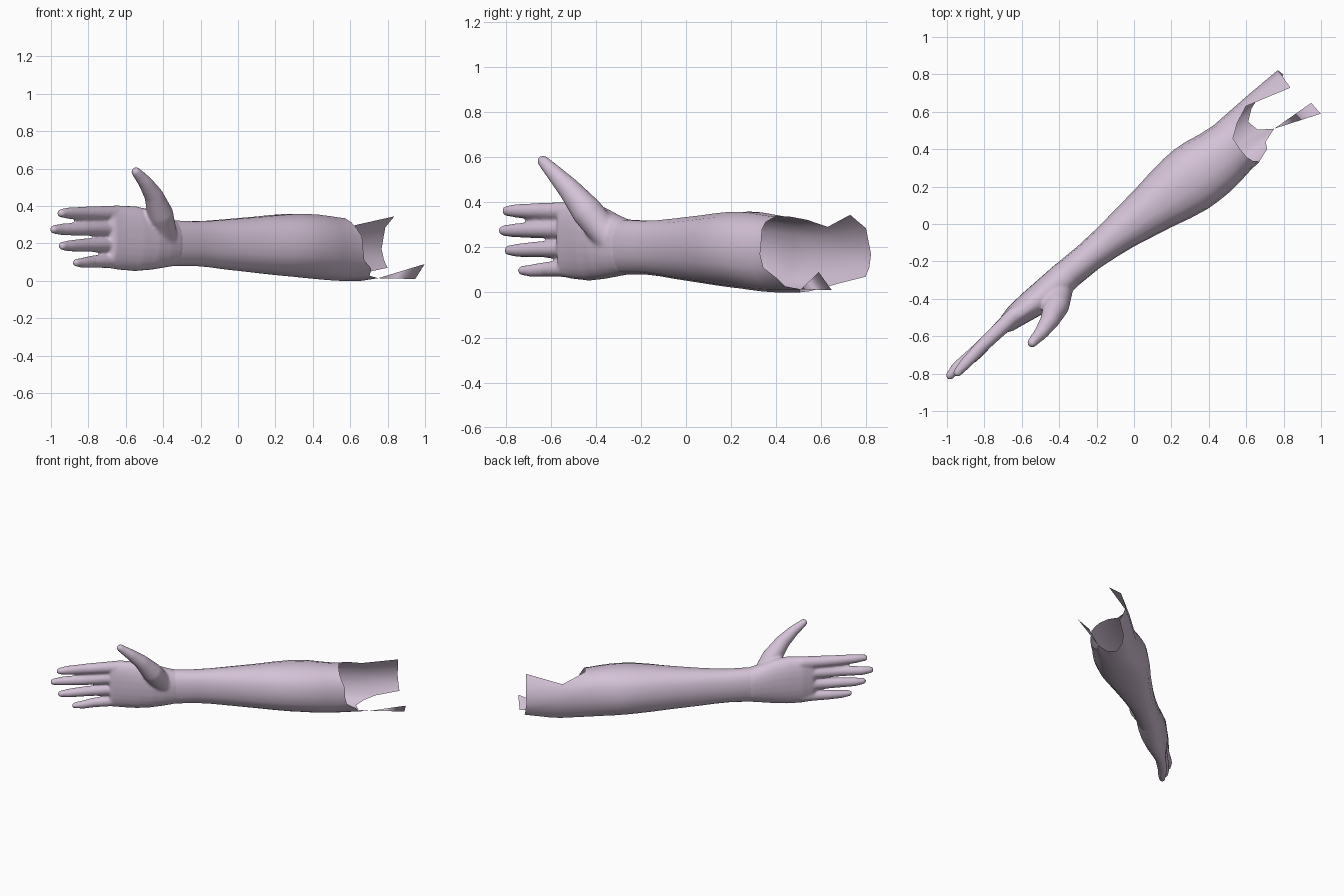
import bpy, bmesh
from math import cos, sin, radians, copysign
from mathutils import Vector

cube = bpy.data.objects.get("Cube")
if cube:
    bpy.data.objects.remove(cube)

# Skin material
skin = bpy.data.materials.new("pale_lilac_skin")
skin.use_nodes = True
colour = (0.66, 0.54, 0.68, 1)
skin.diffuse_color = colour
bsdf = skin.node_tree.nodes["Principled BSDF"]
bsdf.inputs["Base Color"].default_value = colour
bsdf.inputs["Roughness"].default_value = 0.7


def place(s, t, z):
    """s runs along the arm to the elbow, t towards the palm side."""
    return Vector((0.75 * s + 0.66 * t, 0.66 * s - 0.75 * t, z))


def section(s, t0, t1, z0, z1, angle):
    """Point on a slightly boxy oval between the given limits."""
    c, d = cos(radians(angle)), sin(radians(angle))
    c, d = copysign(abs(c) ** 0.88, c), copysign(abs(d) ** 0.88, d)
    return place(s, (t0 + t1) / 2 + c * (t1 - t0) / 2, (z0 + z1) / 2 + d * (z1 - z0) / 2)


def bridge(bm, a, b, closed=True):
    n = len(a)
    for i in range(n if closed else n - 1):
        j = (i + 1) % n
        bm.faces.new((a[i], a[j], b[j], b[i]))


def finish(bm, name):
    bmesh.ops.recalc_face_normals(bm, faces=bm.faces)
    mesh = bpy.data.meshes.new(name)
    bm.to_mesh(mesh)
    bm.free()
    mesh.materials.append(skin)
    obj = bpy.data.objects.new(name, mesh)
    bpy.context.collection.objects.link(obj)
    for p in mesh.polygons:
        p.use_smooth = True
    return obj


# Forearm: open tube with a torn rim, listed as angle -> position along the arm
rim = {0: .72, 20: .72, 38: .70, 55: .69, 78: .69, 100: .70, 118: .77, 137: .866,
       155: .88, 180: .90, 205: .93, 226: .96, 238: .88, 255: .82, 275: .83,
       295: .90, 305: .82, 325: .80, 342: .735}
forearm_rings = [
    (-.53, -.095, .035, .09, .32), (-.44, -.114, .05, .08, .325),
    (-.30, -.11, .055, .08, .32), (-.19, -.113, .07, .072, .323),
    (-.08, -.12, .09, .06, .33), (.14, -.137, .145, .04, .345),
    (.25, -.15, .177, .03, .354), (.35, -.157, .2, .022, .36),
    (.42, -.157, .207, .017, .361), (.5, -.147, .21, .01, .358),
    (.58, -.128, .205, .004, .35), (.67, -.115, .195, 0, .34)]
bm = bmesh.new()
rings = [[bm.verts.new(section(*r, a)) for a in rim] for r in forearm_rings]
rings.append([bm.verts.new(section(s, *forearm_rings[-1][1:], a)) for a, s in rim.items()])
for a, b in zip(rings, rings[1:]):
    bridge(bm, a, b)

# Torn flaps at the elbow
angles = list(rim)
first, last = angles.index(137), angles.index(226)
flap_end = [(1.11, .005, .345), (1.12, -.08, .285), (1.12, -.11, .17),
            (1.125, -.095, .11), (1.128, -.07, .07)]
bridge(bm, rings[-1][first:last + 1],
       [bm.verts.new(place(*p)) for p in flap_end], closed=False)
bm.faces.new((rings[-1][angles.index(295)],
              bm.verts.new(place(1.14, .14, .01)),
              bm.verts.new(place(1.14, .217, .09))))
finish(bm, "forearm")

# Hand: palm loft plus tapered digits, fused into one skin
bm = bmesh.new()
palm_rings = [
    (-.38, -.10, .04, .09, .31), (-.45, -.116, .052, .077, .328),
    (-.52, -.116, .055, .068, .35), (-.60, -.116, .052, .058, .38),
    (-.70, -.116, .036, .052, .40), (-.80, -.112, .014, .058, .402),
    (-.87, -.096, 0, .066, .397), (-.89, -.08, -.015, .08, .385)]
rings = [[bm.verts.new(section(*r, i * 15)) for i in range(24)] for r in palm_rings]
for a, b in zip(rings, rings[1:]):
    bridge(bm, a, b)
for end in (rings[0], rings[-1]):
    bm.faces.new(end)


def digit(balls):
    """Hull each neighbouring pair of balls (position, radius)."""
    for pair in zip(balls, balls[1:]):
        part = bmesh.new()
        for centre, r in pair:
            made = bmesh.ops.create_icosphere(part, subdivisions=3, radius=r)
            bmesh.ops.translate(part, verts=made["verts"], vec=centre)
        hull = bmesh.ops.convex_hull(part, input=part.verts)
        junk = [g for g in hull["geom_interior"] if isinstance(g, bmesh.types.BMVert)]
        bmesh.ops.delete(part, geom=junk, context="VERTS")
        temp = bpy.data.meshes.new("temp")
        part.to_mesh(temp)
        part.free()
        bm.from_mesh(temp)
        bpy.data.meshes.remove(temp)


# Fingers: base height, tip height, tip position, tip offset, thickness
for z0, z1, tip, t, k in ((.36, .362, -1.255, -.027, 1), (.28, .275, -1.295, -.042, 1),
                          (.195, .187, -1.245, -.03, .98), (.108, .097, -1.15, -.025, .92)):
    digit([(place(-.80, -.057, z0), .044 * k),
           (place((tip - .84) / 2, -.046, (z0 + z1) / 2), .036 * k),
           (place(tip + .08, t - .008, z1), .031 * k),
           (place(tip + .02, t, z1), .023 * k)])

# Thumb
digit([(Vector((-.39, -.34, .24)), .066), (Vector((-.415, -.435, .355)), .07),
       (Vector((-.45, -.515, .455)), .051), (Vector((-.495, -.58, .525)), .038),
       (Vector((-.545, -.635, .583)), .026)])

hand = finish(bm, "hand")
fuse = hand.modifiers.new("fuse", "REMESH")
fuse.mode = "VOXEL"
fuse.voxel_size = 0.009
fuse.use_smooth_shade = True
soften = hand.modifiers.new("soften", "SMOOTH")
soften.factor = 0.5
soften.iterations = 6
